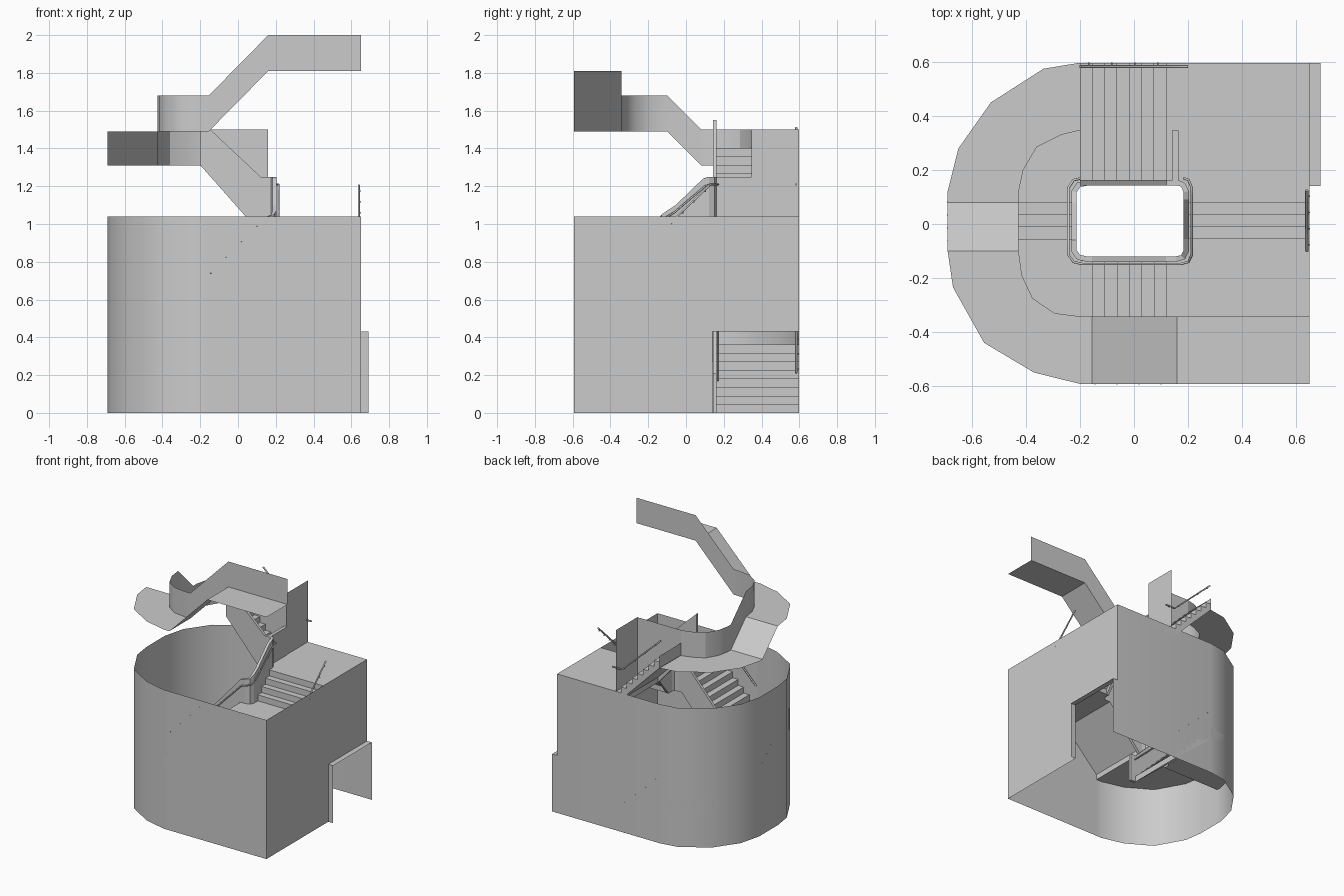
import bpy
from math import radians

if "Cube" in bpy.data.objects:
    bpy.data.objects.remove(bpy.data.objects["Cube"])

RISE = 1.04 / 23
SLAB = 0.09
TOP = 1.04


def mesh(name, verts, faces, thick=0.0, smooth=False):
    me = bpy.data.meshes.new(name)
    me.from_pydata(verts, [], faces)
    me.validate()
    ob = bpy.data.objects.new(name, me)
    bpy.context.collection.objects.link(ob)
    if thick:
        m = ob.modifiers.new("thickness", 'SOLIDIFY')
        m.thickness, m.offset = thick, 0
    if smooth:
        bpy.ops.object.select_all(action='DESELECT')
        bpy.context.view_layer.objects.active = ob
        ob.select_set(True)
        bpy.ops.object.shade_smooth_by_angle(angle=radians(32))
    return ob


def prism(name, ring_a, ring_b):
    n = len(ring_a)
    sides = [(i, (i + 1) % n, n + (i + 1) % n, n + i) for i in range(n)]
    return mesh(name, ring_a + ring_b, sides + [tuple(range(n))[::-1], tuple(range(n, 2 * n))])


def landing(name, poly, z):
    return prism(name, [(x, y, z - SLAB) for x, y in poly], [(x, y, z) for x, y in poly])


def flight(name, axis, start, step, risers, z0, lo, hi):
    # stepped profile with a sloping soffit, extruded across the stair width
    prof = []
    for i in range(risers):
        prof += [(start + i * step, z0 + i * RISE), (start + i * step, z0 + (i + 1) * RISE)]
    prof += [(start + (risers - 1) * step, z0 + risers * RISE - SLAB), (start, max(0, z0 - 0.05))]
    if z0 == 0:
        prof.pop()
    put = (lambda w: [(a, w, z) for a, z in prof]) if axis == 'x' else (lambda w: [(w, a, z) for a, z in prof])
    return prism(name, put(lo), put(hi))


def ribbon(name, low, high, thick=0.0, smooth=False):
    n = len(low)
    return mesh(name, low + high, [(i, i + 1, n + i + 1, n + i) for i in range(n - 1)], thick, smooth)


def tube(name, pts, r=0.006):
    cu = bpy.data.curves.new(name, 'CURVE')
    cu.dimensions = '3D'
    cu.bevel_depth, cu.bevel_resolution, cu.use_fill_caps = r, 1, True
    sp = cu.splines.new('POLY')
    sp.points.add(len(pts) - 1)
    for p, c in zip(sp.points, pts):
        p.co = (*c, 1)
    ob = bpy.data.objects.new(name, cu)
    bpy.context.collection.objects.link(ob)


# Plan lines: outer wall and inner edge of the upper storey
outer = [(-.2, .597), (-.335, .575), (-.53, .45), (-.65, .28), (-.69, .12), (-.69, .08), (-.69, -.1),
         (-.67, -.235), (-.555, -.44), (-.37, -.55), (-.2, -.592), (-.155, -.592), (.16, -.592), (.65, -.592)]
inner = [(-.2, .347), (-.27, .33), (-.36, .285), (-.41, .2), (-.427, .12), (-.427, .08), (-.427, -.1),
         (-.415, -.19), (-.375, -.275), (-.295, -.33), (-.2, -.342), (-.155, -.342), (.16, -.342), (.65, -.342)]
upper_z = [1.31] * 6 + [1.49] * 6 + [1.81] * 2

# Outer shell
plan = [(.65, .597)] + outer
ribbon("outer_wall", [(x, y, 0) for x, y in plan], [(x, y, TOP) for x, y in plan], smooth=True)
DY, DZ = .14, .43
mesh("door_wall", [(.65, -.592, 0), (.65, DY, 0), (.65, DY, DZ), (.65, .597, DZ), (.65, .597, TOP),
                   (.65, DY, TOP), (.65, -.592, TOP), (.65, -.592, DZ)],
     [(0, 1, 2, 7), (7, 2, 5, 6), (2, 3, 4, 5)])
frame = [(DY, 0), (DY, DZ), (.597, DZ), (.597, 0)]
ribbon("door_frame", [(.65, y, z) for y, z in frame], [(.69, y, z) for y, z in frame])

# Four flights per turn, then the first flight of the next turn
z1, z2, z3 = 8 * RISE, 12 * RISE, 19 * RISE
long_step = .32 / 7
flight("back_flight", 'x', .12, -long_step, 8, 0, .16, .597)
flight("left_flight", 'y', .08, -.045, 4, z1, -.69, -.225)
flight("front_flight", 'x', -.155, long_step, 7, z2, -.592, -.135)
flight("right_flight", 'y', -.055, .045, 4, z3, .195, .65)
flight("upper_back_flight", 'x', .12, -long_step, 8, TOP, .16, .597)

# Landings
cx = -.155 + 6 * long_step
landing("back_left_landing", outer[:6] + [(-.225, .08), (-.225, .13), (-.2, .155)], z1)
landing("front_left_landing", [(-.69, -.055)] + outer[6:12] + [(-.155, -.135), (-.2, -.135), (-.225, -.1), (-.225, -.055)], z2)
landing("front_right_landing", [(cx, -.592), (.65, -.592), (.65, -.055), (.195, -.055), (.195, -.1), (.17, -.135), (cx, -.135)], z3)
landing("top_landing", [(.195, .08), (.65, .08), (.65, .597), (.12, .597), (.12, .155), (.17, .155), (.195, .13)], TOP)

# Spiral parapet around the open shaft: x, y, floor height, top height
path = [(.165, .152, 0, .21), (.12, .152, 0, .21), (-.175, .152, z1, .51), (-.205, .145, z1, .51),
        (-.222, .12, z1, .51), (-.222, .08, z1, .53), (-.222, -.06, z2, .71), (-.222, -.1, z2, .71),
        (-.205, -.123, z2, .71), (-.175, -.13, z2, .71), (-.155, -.13, z2, .72), (cx, -.13, z3, 1.03),
        (.155, -.13, z3, 1.04), (.182, -.123, z3, 1.05), (.193, -.1, z3, 1.07), (.193, -.055, z3, 1.10),
        (.193, .09, TOP, 1.24), (.193, .12, TOP, 1.25), (.182, .145, TOP, 1.25), (.165, .152, TOP, 1.25),
        (.12, .152, TOP, 1.25), (-.2, .152, TOP + z1, 1.55)]
ribbon("shaft_parapet", [(x, y, max(0, f - SLAB)) for x, y, f, t in path],
       [(x, y, t) for x, y, f, t in path], thick=.02)


# Handrails: one on the stair side of the parapet, one on each outer wall
def off(x, y):
    return (-.015 + (x + .015) * 1.1, .011 + (y - .011) * 1.13)


tube("inner_handrail", [(*off(x, y), t - .04) for x, y, f, t in path[1:-2]], .005)

wall_rails = {
    "back": [(.2, .583, .21), (.12, .583, .21), (-.2, .583, .51)],
    "left": [(-.678, .1, .53), (-.678, -.08, .71)],
    "front": [(-.175, -.58, .72), (.13, -.58, 1.03)],
    "right": [(.64, -.1, .99), (.64, .125, 1.205)],
    "upper_back": [(.2, .583, 1.21), (.12, .583, 1.21), (-.2, .583, 1.51)],
}
for name, pts in wall_rails.items():
    tube(name + "_wall_rail", pts)
    a, b = pts[-2], pts[-1]
    for k in range(4):
        t = .1 + k * .8 / 3
        p = [a[i] + (b[i] - a[i]) * t for i in range(3)]
        if name in ("left", "right"):
            q = (-.69 if name == "left" else .65, p[1], p[2] - .012)
        else:
            q = (p[0], -.592 if name == "front" else .597, p[2] - .012)
        tube(name + "_rail_bracket", [p, q], .003)

# Upper storey: soffit strip with its inner upstand
in3 = [(x, y, z) for (x, y), z in zip(inner, upper_z)]
ribbon("upper_strip", [(x, y, z) for (x, y), z in zip(outer, upper_z)], in3)
ribbon("upper_parapet", in3, [(x, y, z + .19) for x, y, z in in3], smooth=True)

# Partitions closing the upper flight
mesh("upper_side_wall", [(-.2, .347, 1.31), (.08, .347, TOP), (.16, .347, TOP), (.16, .347, 1.5), (-.2, .347, 1.5)],
     [(0, 1, 2, 3, 4)])
mesh("upper_end_wall", [(.16, .347, TOP), (.16, .597, TOP), (.16, .597, 1.5), (.16, .347, 1.5)], [(0, 1, 2, 3)])
ribbon("barrier_wall", [(.152, .152, TOP), (.152, .347, TOP)], [(.152, .152, 1.25), (.152, .347, 1.25)], thick=.024)
